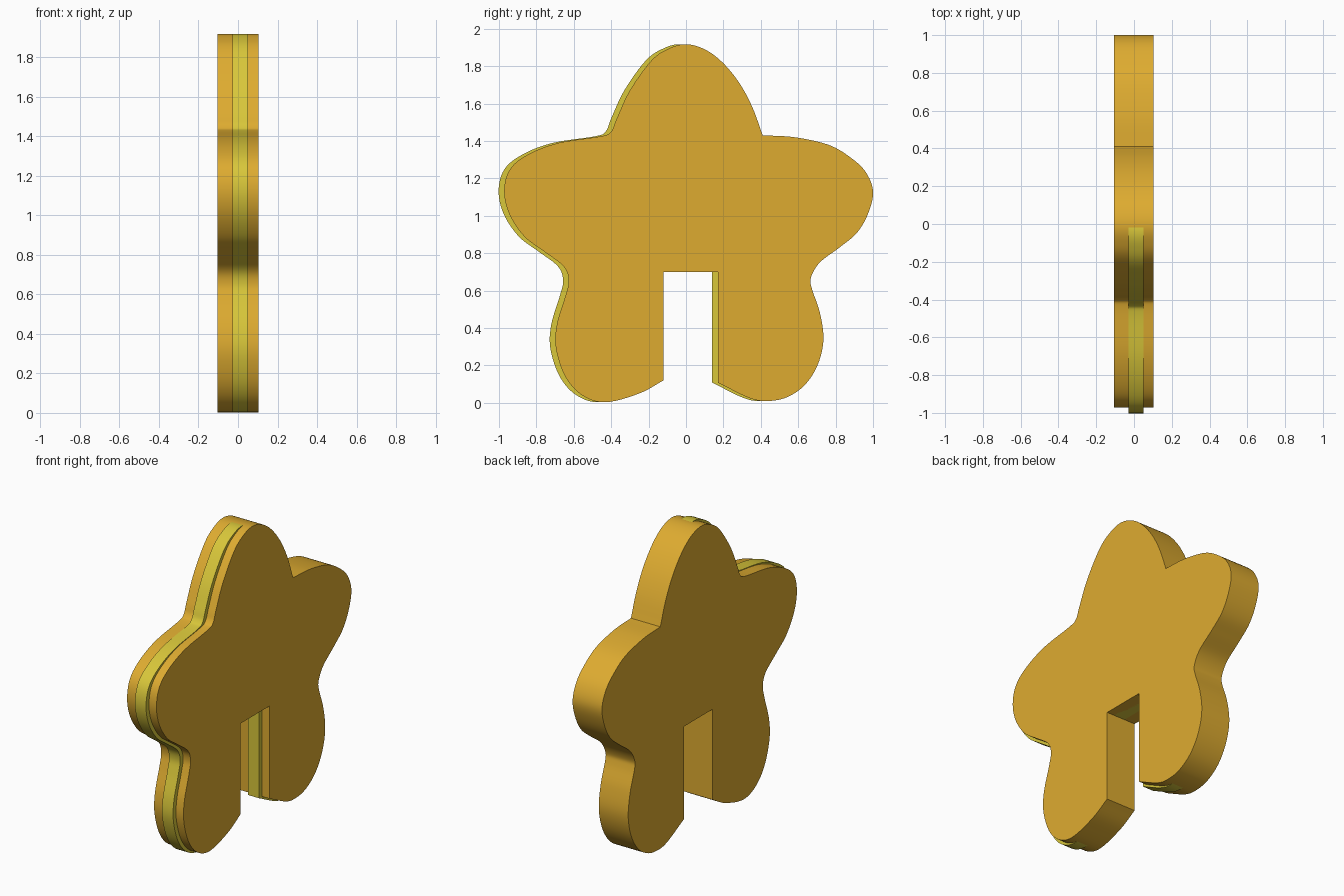
import bpy, bmesh, math
from mathutils import Vector

if "Cube" in bpy.data.objects:
    bpy.data.objects.remove(bpy.data.objects["Cube"])

# Outline in (y, z), as smooth runs joined at sharp corners
RUN_RIGHT_TOP = [(-.40, 1.45), (-.37, 1.52), (-.30, 1.67), (-.185, 1.83), (-.09, 1.895), (0, 1.917),
                 (.10, 1.89), (.195, 1.82), (.285, 1.71), (.355, 1.58), (.41, 1.43)]
RUN_RIGHT = [(.41, 1.43), (.58, 1.42), (.76, 1.38), (.875, 1.315), (.96, 1.235), (1.0, 1.13),
             (.975, 1.015), (.915, .91), (.82, .83), (.715, .75), (.668, .67), (.673, .61),
             (.715, .485), (.735, .34), (.705, .205), (.635, .095), (.54, .03), (.44, .01),
             (.34, .025), (.17, .108)]
RUN_LEFT = [(-.12, .12), (-.25, .05), (-.43, .003), (-.555, .04), (-.645, .14), (-.695, .29),
            (-.69, .42), (-.645, .57), (-.627, .655), (-.655, .73), (-.76, .81), (-.865, .89),
            (-.945, 1.01), (-.972, 1.135), (-.94, 1.25), (-.84, 1.33), (-.68, 1.39),
            (-.455, 1.425)]


def smooth_run(pts, steps=6):
    """Catmull-Rom through the points, ends included."""
    p = [Vector(q) for q in pts]
    p = [2 * p[0] - p[1]] + p + [2 * p[-1] - p[-2]]
    out = []
    for i in range(1, len(p) - 2):
        a, b, c, d = p[i - 1:i + 3]
        for s in range(steps):
            t = s / steps
            out.append(.5 * (2 * b + (c - a) * t + (2 * a - 5 * b + 4 * c - d) * t * t
                             + (3 * b - a - 3 * c + d) * t ** 3))
    return out + [p[-2]]


# The left run carries on round the soft notch into the top lobe
OUTLINE = smooth_run(RUN_LEFT + RUN_RIGHT_TOP)[:-1] + smooth_run(RUN_RIGHT)
OUTLINE += [Vector((.17, .70)), Vector((-.12, .70))]      # square slot


def material(name, rgb):
    m = bpy.data.materials.new(name)
    m.diffuse_color = (*rgb, 1)
    m.use_nodes = True
    m.node_tree.nodes["Principled BSDF"].inputs["Base Color"].default_value = m.diffuse_color
    return m


def plate(name, x0, x1, dy, mat):
    bm = bmesh.new()
    face = bm.faces.new([bm.verts.new((x0, p.x + dy, p.y)) for p in OUTLINE])
    ext = bmesh.ops.extrude_face_region(bm, geom=[face])
    bmesh.ops.translate(bm, vec=(x1 - x0, 0, 0),
                        verts=[v for v in ext["geom"] if isinstance(v, bmesh.types.BMVert)])
    bmesh.ops.recalc_face_normals(bm, faces=bm.faces)
    mesh = bpy.data.meshes.new(name)
    bm.to_mesh(mesh)
    bm.free()
    mesh.materials.append(mat)
    ob = bpy.data.objects.new(name, mesh)
    bpy.context.collection.objects.link(ob)
    bpy.ops.object.select_all(action='DESELECT')
    ob.select_set(True)
    bpy.context.view_layer.objects.active = ob
    bpy.ops.object.shade_smooth_by_angle(angle=math.radians(30))


# Thick body, and a thin inner plate of the same shape slid forward
plate("star_body", -.105, .103, 0, material("amber", (.73, .41, .03)))
plate("star_inner_plate", -.028, .05, -.03, material("yellow", (.69, .57, .042)))
